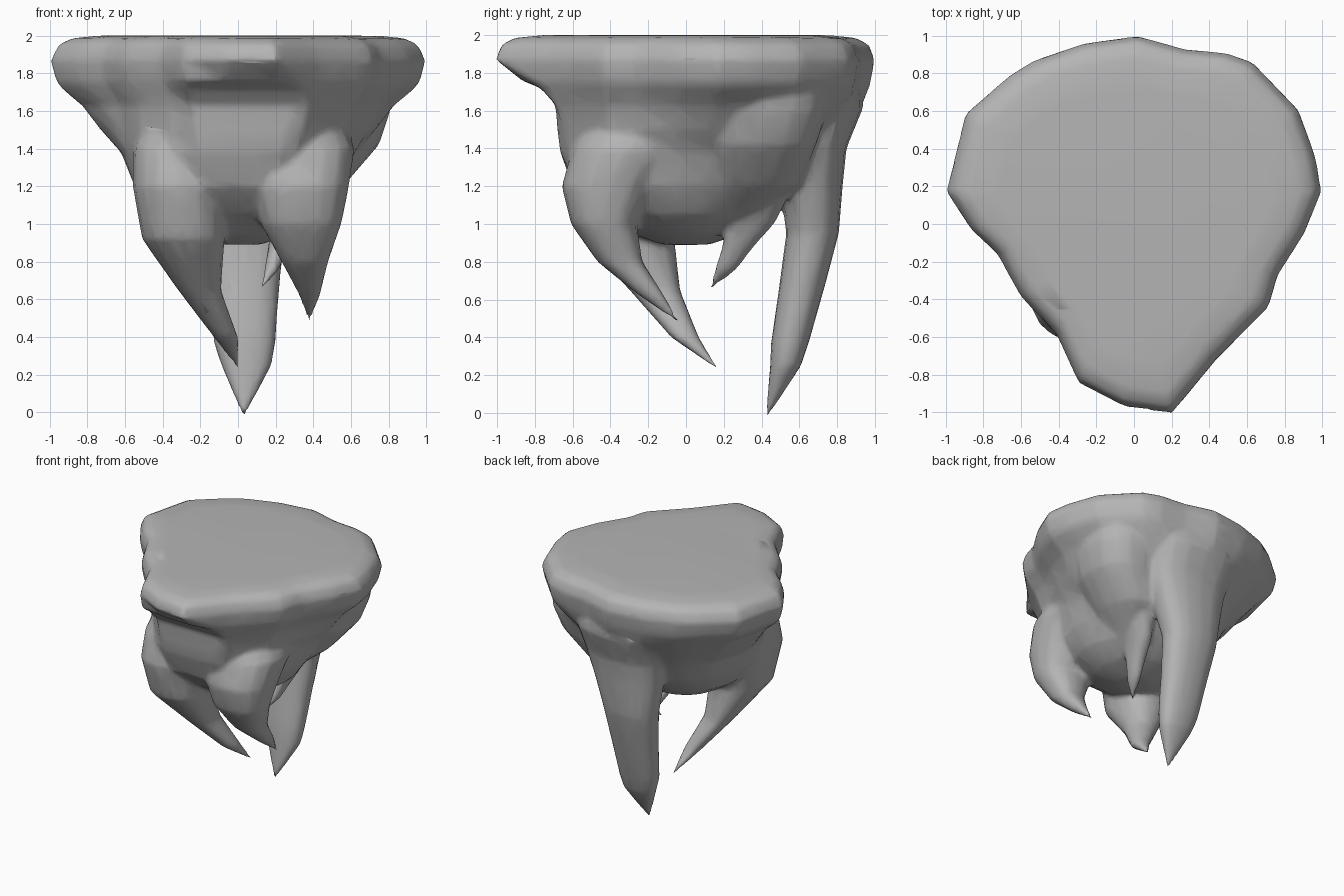
import bpy
import bmesh
from math import atan2, copysign, cos, sin, pi
from mathutils import Vector

default_cube = bpy.data.objects.get("Cube")
if default_cube:
    bpy.data.objects.remove(default_cube, do_unlink=True)

# Single stone colour
stone = bpy.data.materials.new("grey stone")
stone.use_nodes = True
grey = (0.46, 0.46, 0.46, 1.0)
stone.diffuse_color = grey
shader = stone.node_tree.nodes["Principled BSDF"]
shader.inputs["Base Color"].default_value = grey
shader.inputs["Roughness"].default_value = 0.8

bm = bmesh.new()


def loft(rings, tip=None):
    """Skin a stack of closed rings, ending in a flat cap or a pointed tip."""
    loops = [[bm.verts.new(point) for point in ring] for ring in rings]
    count = len(loops[0])
    for upper, lower in zip(loops, loops[1:]):
        for i in range(count):
            j = (i + 1) % count
            bm.faces.new((upper[i], lower[i], lower[j], upper[j]))
    bm.faces.new(loops[0])
    if tip is None:
        bm.faces.new(loops[-1][::-1])
    else:
        point = bm.verts.new(tip)
        for i in range(count):
            bm.faces.new((loops[-1][i], point, loops[-1][(i + 1) % count]))


def squared(value, power=0.85):
    """Push a sine or cosine outward for a slightly boxy section."""
    return copysign(abs(value) ** power, value)


def root(sections, tip, sides=16):
    """Tapering claw; each section is height, then its x and y limits."""
    rings = []
    for z, x_min, x_max, y_min, y_max in sections:
        centre = Vector(((x_min + x_max) / 2, (y_min + y_max) / 2, z))
        half_x, half_y = (x_max - x_min) / 2, (y_max - y_min) / 2
        angles = [2 * pi * i / sides for i in range(sides)]
        rings.append([centre + Vector((half_x * squared(cos(a)),
                                       half_y * squared(sin(a)), 0))
                      for a in angles])
    loft(rings, tip)


# Irregular outline of the flat top, counter-clockwise from the front
outline = [
    (-.06, -.96), (.2, -1), (.34, -.83), (.43, -.72), (.71, -.44),
    (.76, -.27), (.9, -.05), (.99, .17), (.96, .35), (.87, .6),
    (.63, .85), (.49, .9), (.27, .92), (.02, .99), (-.27, .95),
    (-.53, .86), (-.66, .78), (-.89, .58), (-.99, .17), (-.86, -.03),
    (-.72, -.16), (-.6, -.38), (-.41, -.58), (-.29, -.84),
]


def body_ring(z, sx, sy, front, roundness):
    """Scaled outline, cut off at the front and blended toward an ellipse."""
    ring = []
    for x, y in outline:
        a = atan2(y, x)
        flat = Vector((x, y)).lerp(Vector((cos(a), sin(a))), roundness)
        ring.append((flat.x * sx, max(flat.y * sy, front), z))
    return ring


# Rim, overhanging nose and bowl: height, x and y scale, front limit, roundness
levels = [
    (2.0, .76, .76, -1, 0),
    (1.985, .9, .91, -1, 0),
    (1.95, .97, .98, -1, 0),
    (1.87, 1.008, 1.01, -1.1, 0),
    (1.76, .98, .99, -.87, 0),
    (1.72, .95, .98, -.77, 0),
    (1.63, .84, .94, -.69, .1),
    (1.5, .74, .84, -.68, .4),
    (1.38, .63, .75, -.665, .8),
    (1.2, .55, .63, -.6, 1),
    (1.05, .45, .45, -.45, 1),
    (.95, .3, .3, -.3, 1),
    (.89, .12, .12, -.2, 1),
]
loft([body_ring(*level) for level in levels])

# Swelling under the rim on the +x side towards the back
root([(1.8, .2, .82, .1, .76),
      (1.6, .2, .81, .1, .75),
      (1.42, .2, .75, .1, .69),
      (1.2, .1, .56, .1, .6)], (.3, .25, 1))

# Long front root on the -x side
root([(1.6, -.48, -.1, -.45, .1),
      (1.4, -.56, -.07, -.57, .1),
      (1.2, -.56, -.07, -.62, 0),
      (.92, -.51, -.07, -.55, -.06),
      (.65, -.32, -.09, -.3, -.03),
      (.4, -.13, 0, -.08, .07)], (.01, .19, .21))

# Shorter front root on the +x side
root([(1.6, .08, .54, -.45, .1),
      (1.4, .03, .62, -.6, 0),
      (1.2, .05, .59, -.66, -.15),
      (1, .12, .55, -.61, -.26),
      (.8, .23, .48, -.47, -.23),
      (.63, .32, .44, -.26, -.12)], (.38, -.02, .46))

# Tall back root
root([(1.8, -.32, .45, .45, .92),
      (1.62, -.33, .45, .48, .94),
      (1.4, -.27, .4, .5, .85),
      (1.2, -.24, .33, .5, .83),
      (.95, -.2, .25, .53, .81),
      (.65, -.16, .22, .49, .73),
      (.37, -.13, .2, .45, .65),
      (.25, -.09, .18, .445, .61)], (.03, .42, -.04))

# Small hooked spur under the bowl
root([(1.25, .22, .45, .28, .6),
      (1, .18, .32, .21, .47),
      (.88, .16, .27, .19, .36),
      (.76, .14, .22, .15, .27)], (.11, .11, .63))

bmesh.ops.recalc_face_normals(bm, faces=bm.faces)
mesh = bpy.data.meshes.new("floating_rock")
bm.to_mesh(mesh)
bm.free()
rock = bpy.data.objects.new("floating_rock", mesh)
bpy.context.collection.objects.link(rock)

# Fuse the parts, soften the joins, then return to a coarse faceting
remesh = rock.modifiers.new("fuse", "REMESH")
remesh.mode = "VOXEL"
remesh.voxel_size = 0.018
soften = rock.modifiers.new("soften", "SMOOTH")
soften.factor = 0.5
soften.iterations = 9
coarse = rock.modifiers.new("coarse", "DECIMATE")
coarse.ratio = 0.08

bpy.ops.object.select_all(action="DESELECT")
rock.select_set(True)
bpy.context.view_layer.objects.active = rock
bpy.ops.object.convert(target="MESH")
rock.data.materials.clear()
rock.data.materials.append(stone)
bpy.ops.object.shade_smooth()
